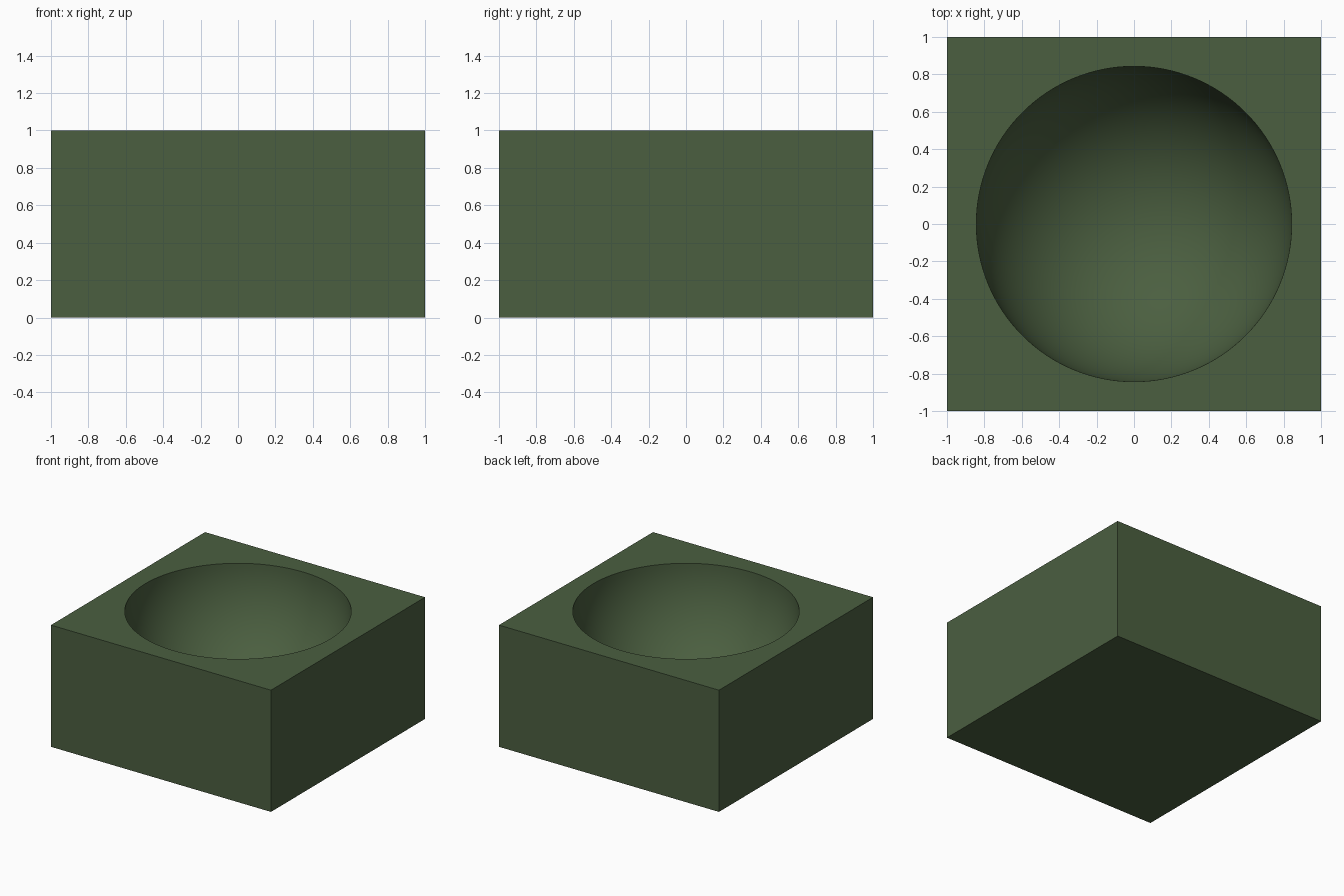
import bpy, bmesh
from math import sin, cos, pi, radians

if "Cube" in bpy.data.objects:
    bpy.data.objects.remove(bpy.data.objects["Cube"])

N = 128          # segments around (multiple of 8 so the corners are hit)
RINGS = 32       # rings down the bowl
R = 0.843        # bowl radius, hemisphere centred on the top face
H = 1.0          # block height

bm = bmesh.new()
angles = [2 * pi * i / N for i in range(N)]


def circle(radius, z):
    return [bm.verts.new((radius * cos(a), radius * sin(a), z)) for a in angles]


def square(z):
    ring = []
    for a in angles:
        m = max(abs(cos(a)), abs(sin(a)))
        ring.append(bm.verts.new((cos(a) / m, sin(a) / m, z)))
    return ring


# outer wall, flat top and hollow bowl as one chain of rings
rings = [square(0), square(H)]
for k in range(RINGS):
    t = pi / 2 * k / RINGS
    rings.append(circle(R * cos(t), H - R * sin(t)))

for a, b in zip(rings, rings[1:]):
    for i in range(N):
        j = (i + 1) % N
        bm.faces.new((a[i], a[j], b[j], b[i]))

# bowl bottom and block underside
pole = bm.verts.new((0, 0, H - R))
last = rings[-1]
for i in range(N):
    bm.faces.new((last[i], last[(i + 1) % N], pole))
bm.faces.new(rings[0][::-1])
bmesh.ops.recalc_face_normals(bm, faces=bm.faces)

mesh = bpy.data.meshes.new("hollowed_block")
bm.to_mesh(mesh)
bm.free()
block = bpy.data.objects.new("hollowed_block", mesh)
bpy.context.collection.objects.link(block)

# colour
mat = bpy.data.materials.new("dark_green")
mat.diffuse_color = (0.07, 0.114, 0.051, 1)
mat.use_nodes = True
mat.node_tree.nodes["Principled BSDF"].inputs["Base Color"].default_value = mat.diffuse_color
mesh.materials.append(mat)

# smooth bowl, sharp edges
bpy.context.view_layer.objects.active = block
block.select_set(True)
bpy.ops.object.shade_smooth_by_angle(angle=radians(30))
